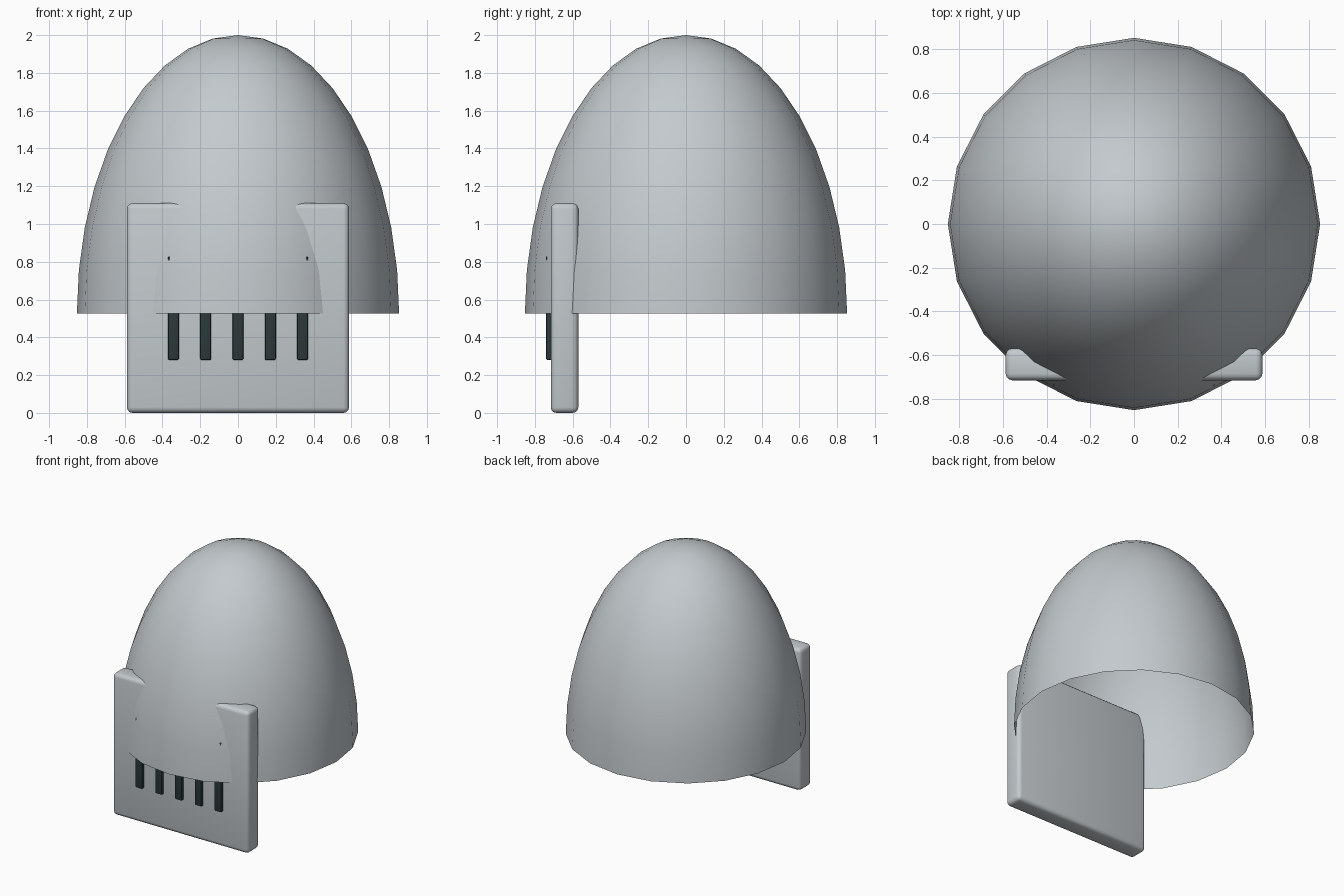
import bpy, bmesh, math

if "Cube" in bpy.data.objects:
    bpy.data.objects.remove(bpy.data.objects["Cube"])


def material(name, rgb):
    m = bpy.data.materials.new(name)
    m.diffuse_color = (*rgb, 1)
    m.use_nodes = True
    m.node_tree.nodes["Principled BSDF"].inputs["Base Color"].default_value = m.diffuse_color
    return m


LIGHT_GREY = material("light grey", (0.55, 0.59, 0.615))
DARK_GREEN = material("dark grey green", (0.027, 0.045, 0.045))


def add_object(name, bm, mat, smooth_angle):
    mesh = bpy.data.meshes.new(name)
    bm.to_mesh(mesh)
    bm.free()
    mesh.materials.append(mat)
    ob = bpy.data.objects.new(name, mesh)
    bpy.context.collection.objects.link(ob)
    bpy.ops.object.select_all(action='DESELECT')
    ob.select_set(True)
    bpy.context.view_layer.objects.active = ob
    bpy.ops.object.shade_smooth_by_angle(angle=math.radians(smooth_angle))
    return ob


def rounded_box(name, lo, hi, bevel, segments, mat):
    bm = bmesh.new()
    bmesh.ops.create_cube(bm, size=1)
    for v in bm.verts:
        v.co = [(a + b) / 2 + c * (b - a) for a, b, c in zip(lo, hi, v.co)]
    bmesh.ops.bevel(bm, geom=bm.edges[:], offset=bevel, segments=segments,
                    profile=0.5, affect='EDGES')
    return add_object(name, bm, mat, 40)


# Dome: open upper half of a stretched 20-sided sphere
bm = bmesh.new()
bmesh.ops.create_uvsphere(bm, u_segments=20, v_segments=20, radius=1)
bmesh.ops.delete(bm, geom=[v for v in bm.verts if v.co.z < -0.01], context='VERTS')
for v in bm.verts:
    v.co = (v.co.x * 0.853, v.co.y * 0.853, 0.525 + v.co.z * 1.475)
add_object("dome_shell", bm, LIGHT_GREY, 40)

# Front plate passing through the dome wall
rounded_box("front_plate", (-0.588, -0.716, 0), (0.588, -0.57, 1.11), 0.03, 3, LIGHT_GREY)

# Row of dark vent bars on the plate, upper halves hidden in the dome
for i in range(5):
    x = (i - 2) * 0.171
    rounded_box(f"vent_bar_{i + 1}", (x - 0.029, -0.741, 0.28),
                (x + 0.029, -0.69, 0.83), 0.008, 2, DARK_GREEN)
